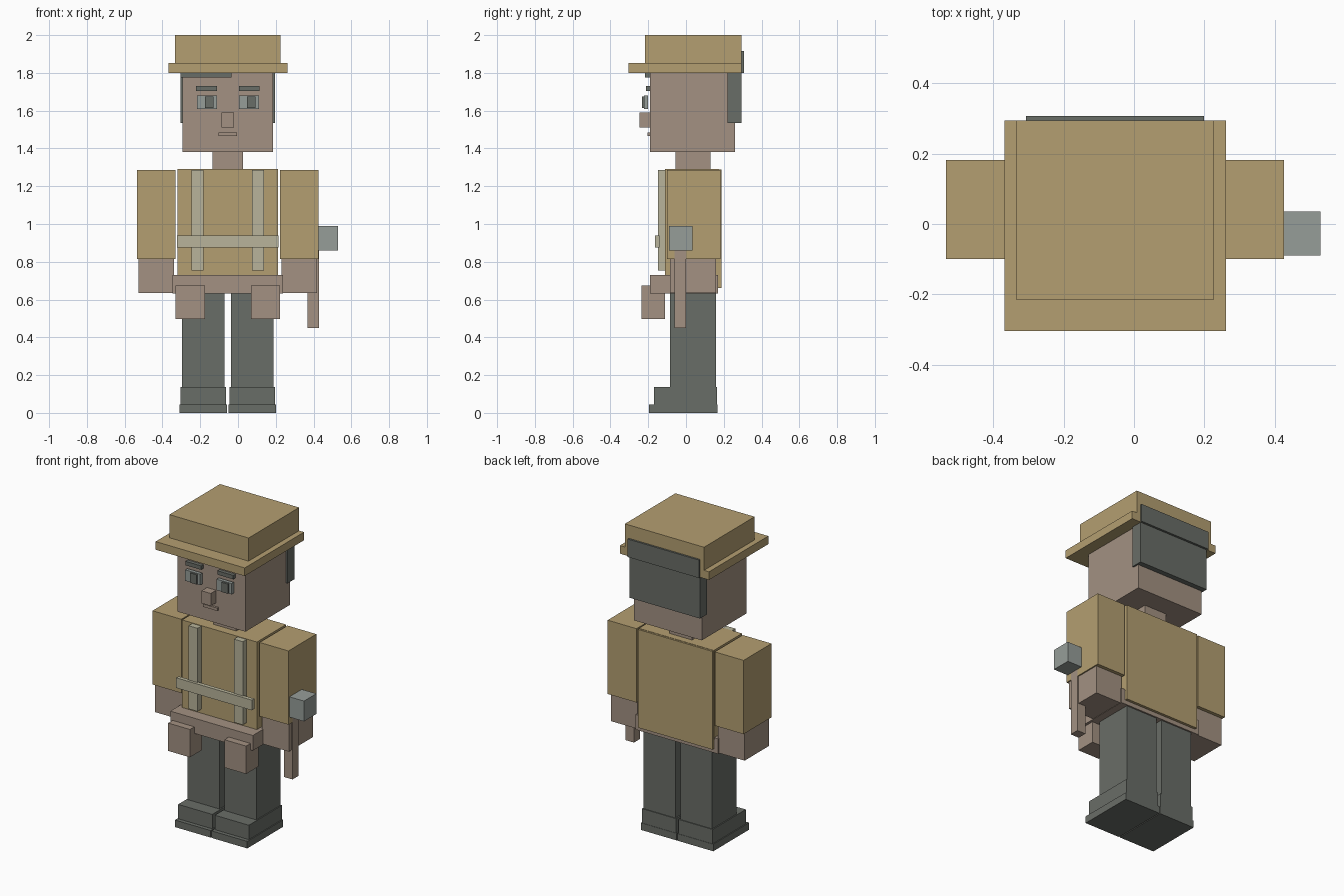
import bpy
import bmesh
from mathutils import Vector

default_cube = bpy.data.objects.get("Cube")
if default_cube:
    bpy.data.objects.remove(default_cube, do_unlink=True)

# The body is symmetric about this line; the tool makes the model wider on its left
BODY_CENTRE = -.054


def linear(channel):
    value = channel / 255
    return value / 12.92 if value <= .04 else ((value + .055) / 1.055) ** 2.4


def make_material(name, red, green, blue):
    colour = (linear(red), linear(green), linear(blue), 1)
    material = bpy.data.materials.new(name)
    material.use_nodes = True
    material.diffuse_color = colour
    shader = next(node for node in material.node_tree.nodes if node.type == "BSDF_PRINCIPLED")
    shader.inputs["Base Color"].default_value = colour
    shader.inputs["Roughness"].default_value = .8
    return material


tan = make_material("tan cloth", 180, 159, 113)
skin = make_material("dusty brown", 163, 145, 130)
dark = make_material("dark grey", 105, 109, 103)
pale = make_material("pale strap", 184, 180, 155)
metal = make_material("light steel", 150, 157, 153)


def block(name, material, x, y, z, centre=BODY_CENTRE):
    """Box between the given limits, with x measured from the centre."""
    low = Vector((x[0] + centre, y[0], z[0]))
    high = Vector((x[1] + centre, y[1], z[1]))
    middle = (low + high) / 2
    size = high - low
    mesh = bpy.data.meshes.new(name)
    bm = bmesh.new()
    bmesh.ops.create_cube(bm, size=1)
    bmesh.ops.scale(bm, vec=size, verts=bm.verts)
    bm.to_mesh(mesh)
    bm.free()
    mesh.materials.append(material)
    part = bpy.data.objects.new(name, mesh)
    part.location = middle
    bpy.context.collection.objects.link(part)
    return part


def centred(name, material, width, y, z):
    """Box spanning the body's centre line."""
    return block(name, material, (-width / 2, width / 2), y, z)


def pair(name, material, x, y, z):
    """Matching boxes on the left and the right side."""
    block("left_" + name, material, x, y, z)
    block("right_" + name, material, (-x[1], -x[0]), y, z)


# Hat
centred("hat_crown", tan, .56, (-.216, .295), (1.84, 2))
centred("hat_brim", tan, .63, (-.305, .295), (1.8, 1.852))

# Head, neck and hair
centred("head", skin, .48, (-.19, .26), (1.38, 1.82))
centred("neck", skin, .16, (-.055, .13), (1.28, 1.39))
centred("back_hair", dark, .5, (.22, .293), (1.535, 1.82))
centred("upper_back_hair", dark, .506, (.28, .307), (1.8, 1.915))
block("fringe", dark, (-.25, .02), (-.216, -.18), (1.775, 1.82))

# Face
pair("eyebrow", dark, (.058, .169), (-.213, -.188), (1.705, 1.73))
pair("eye", metal, (.058, .164), (-.222, -.2), (1.61, 1.68))
for side, start in (("left", .102), ("right", -.121)):
    block(side + "_pupil", dark, (start, start + .045), (-.234, -.215), (1.614, 1.676))
centred("nose", skin, .066, (-.245, -.18), (1.51, 1.59))
centred("mouth", skin, .1, (-.204, -.18), (1.467, 1.485))

# Jacket with crossing straps
centred("torso", tan, .53, (-.11, .175), (.72, 1.29))
centred("jacket_back", tan, .528, (.165, .187), (.66, 1.288))
pair("strap", pale, (.129, .192), (-.148, -.1), (.755, 1.287))
centred("chest_band", pale, .536, (-.165, -.14), (.875, .94))

# Belt and pouches
centred("belt", skin, .584, (-.19, .17), (.633, .73))
pair("belt_pouch", skin, (.122, .276), (-.235, -.11), (.497, .675))

# Arms and hands
pair("sleeve", tan, (.277, .481), (-.1, .182), (.815, 1.287))
pair("hand", skin, (.284, .473), (-.085, .16), (.635, .82))

# Legs and boots
pair("leg", dark, (.018, .243), (-.085, .16), (.12, .64))
pair("boot", dark, (.009, .25), (-.17, .165), (.04, .137))
pair("boot_sole", dark, (.003, .256), (-.195, .167), (0, .045))

# Hammer held in the left hand
block("hammer_handle", skin, (.368, .428), (-.06, 0), (.45, .87), centre=0)
block("hammer_head", metal, (.27, .53), (-.09, .035), (.86, .99), centre=0)
